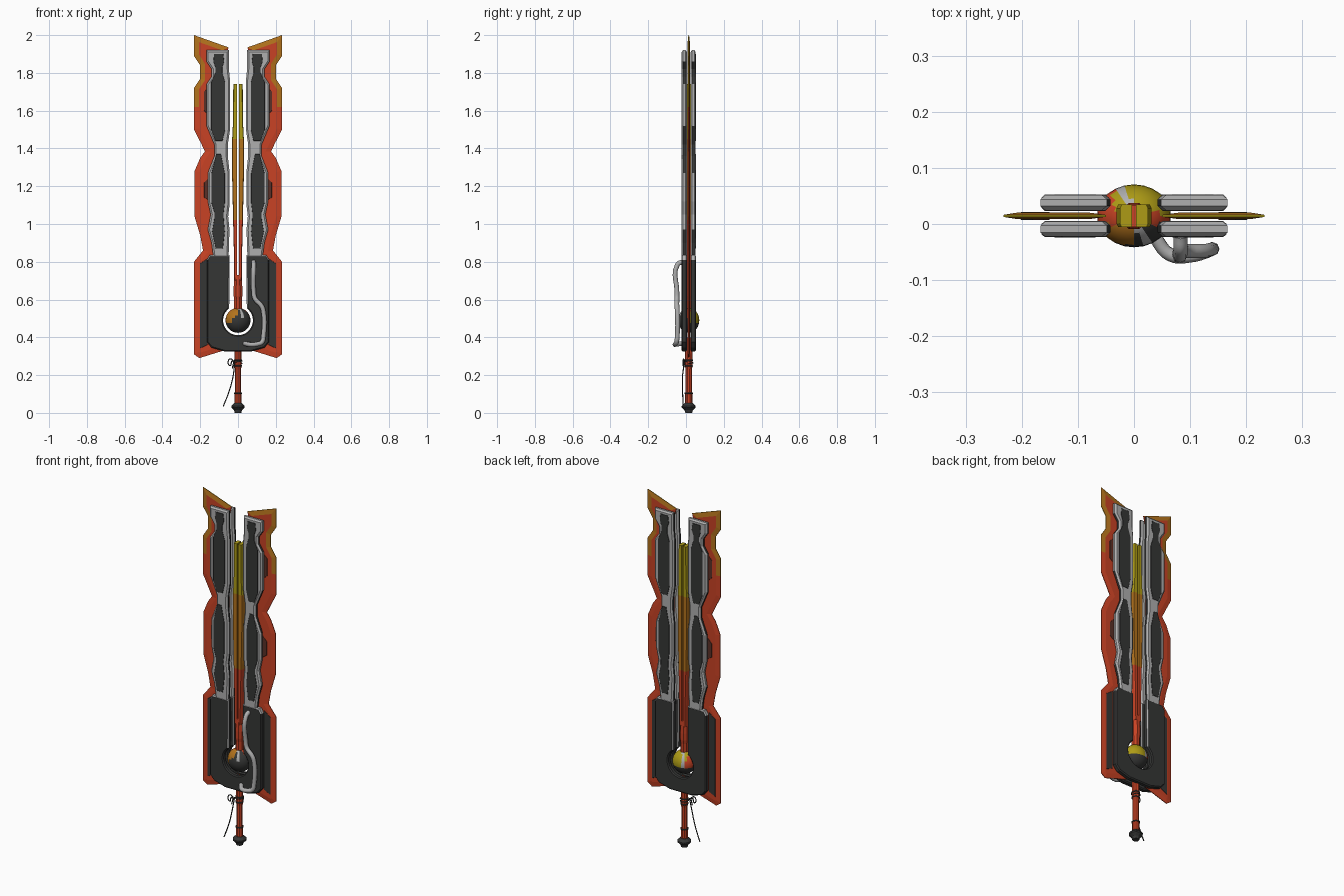
import bpy, bmesh, math
from mathutils import Vector

cube = bpy.data.objects.get("Cube")
if cube:
    bpy.data.objects.remove(cube, do_unlink=True)

YC = 0.0145  # mid plane of the sword


def material(name, rgb):
    m = bpy.data.materials.new(name)
    m.use_nodes = True
    m.diffuse_color = (*rgb, 1)
    m.node_tree.nodes["Principled BSDF"].inputs["Base Color"].default_value = (*rgb, 1)
    return m


STEEL = material("light steel", (0.43, 0.43, 0.43))
DARK = material("dark metal", (0.036, 0.037, 0.036))
RED = material("hot red", (0.58, 0.055, 0.018))
OCHRE = material("ochre", (0.45, 0.17, 0.012))
YELLOW = material("yellow", (0.42, 0.33, 0.008))
BROWN = material("scorched brown", (0.10, 0.03, 0.02))


def finish(name, bm, mats, rule=None, mirror=False):
    bmesh.ops.recalc_face_normals(bm, faces=bm.faces[:])
    if rule:
        for f in bm.faces:
            f.material_index = rule(f.calc_center_median(), f.normal)
    me = bpy.data.meshes.new(name)
    bm.to_mesh(me)
    bm.free()
    for m in mats:
        me.materials.append(m)
    ob = bpy.data.objects.new(name, me)
    bpy.context.collection.objects.link(ob)
    if mirror:
        ob.modifiers.new("Mirror", "MIRROR")
    return ob


def inset(pts, c):
    # shrink a counter-clockwise outline by c with mitred corners
    out = []
    for i, p in enumerate(pts):
        d1 = (p - pts[i - 1]).normalized()
        d2 = (pts[(i + 1) % len(pts)] - p).normalized()
        n1, n2 = Vector((-d1.y, d1.x)), Vector((-d2.y, d2.x))
        out.append(p + (n1 + n2) * c / max(0.5, 1 + n1.dot(n2)))
    return out


def bridge(bm, rings):
    # closed loops of vertices joined by quads, with both ends capped
    for a, b in zip(rings, rings[1:]):
        for i in range(len(a)):
            j = (i + 1) % len(a)
            bm.faces.new((a[i], a[j], b[j], b[i]))
    caps = [bm.faces.new(rings[0]), bm.faces.new(rings[-1])]
    bm.normal_update()
    bmesh.ops.triangulate(bm, faces=caps, ngon_method="EAR_CLIP")


def slab(name, outline, yc, half, chamfer, edge, mats, rule=None, mirror=True):
    # flat plate in the xz plane with a chamfered rim
    bm = bmesh.new()
    pts = [Vector(p) for p in outline]
    small = inset(pts, chamfer)
    bridge(bm, [[bm.verts.new((p.x, yc + y, p.y)) for p in ps] for ps, y in
                ((small, -half), (pts, -edge), (pts, edge), (small, half))])
    return finish(name, bm, mats, rule, mirror)


def lathe(name, profile, sides, mat):
    # stacked (radius, z) rings around the grip axis
    bm = bmesh.new()
    bridge(bm, [[bm.verts.new((r * math.cos((k + 0.5) * math.tau / sides),
                               YC + r * math.sin((k + 0.5) * math.tau / sides), z))
                 for k in range(sides)] for r, z in profile])
    return finish(name, bm, [mat])


def tube(name, points, radius, mat):
    cu = bpy.data.curves.new(name, "CURVE")
    cu.dimensions = "3D"
    cu.bevel_depth = radius
    cu.bevel_resolution = 2
    cu.use_fill_caps = True
    cu.resolution_u = 5
    sp = cu.splines.new("BEZIER")
    sp.bezier_points.add(len(points) - 1)
    for bp, p in zip(sp.bezier_points, points):
        bp.co = p
        bp.handle_left_type = bp.handle_right_type = "AUTO"
    cu.materials.append(mat)
    ob = bpy.data.objects.new(name, cu)
    bpy.context.collection.objects.link(ob)


# Thin glowing blade, ochre along the upper cutting edge
blade = [(.06, .335), (.205, .29), (.233, .31), (.233, .80), (.185, .86), (.2, .94),
         (.23, 1.04), (.23, 1.28), (.2, 1.35), (.175, 1.385), (.197, 1.43), (.233, 1.5),
         (.233, 1.62), (.233, 1.72), (.2, 1.77), (.2, 1.84), (.233, 1.89), (.233, 2.0),
         (.05, 1.935), (.065, 1.88), (.065, .62), (.1, .57), (.1, .42)]


def blade_rule(c, n):
    if c.z < 1.62 or abs(n.y) > .99 or c.x < .08:
        return 0
    return 2 if abs(n.y) < .1 else 1


slab("blade", blade, YC, .006, .026, .0018, [RED, OCHRE, YELLOW], blade_rule)

# Scorched bands on the blade
bands = {"lower": [(.16, .36), (.203, .34), (.203, .79), (.16, .82)],
         "middle": [(.15, 1.12), (.18, 1.14), (.18, 1.22), (.15, 1.25)],
         "upper": [(.16, 1.58), (.182, 1.6), (.182, 1.7), (.16, 1.72)]}
for part, pts in bands.items():
    slab(part + "_band", pts, YC, .0072, .002, .005, [DARK if part == "lower" else BROWN])

# Steel cheek plates and their dark panels, front and back
cheek = [(.05, .82), (.13, .82), (.14, .9), (.16, .97), (.145, 1.05), (.16, 1.12),
         (.16, 1.27), (.125, 1.36), (.125, 1.42), (.167, 1.52), (.167, 1.74), (.14, 1.78),
         (.14, 1.82), (.167, 1.86), (.167, 1.92), (.048, 1.92), (.048, 1.82), (.042, 1.76),
         (.042, 1.5), (.054, 1.42), (.054, 1.36), (.045, 1.28), (.045, 1.1), (.052, 1.04),
         (.045, .97)]
panel_top = [(.082, 1.44), (.12, 1.44), (.142, 1.5), (.142, 1.75), (.12, 1.8), (.12, 1.83),
             (.13, 1.86), (.127, 1.9), (.078, 1.9), (.073, 1.86), (.083, 1.83), (.083, 1.8),
             (.068, 1.75), (.068, 1.5)]
panel_mid = [(.08, .87), (.118, .87), (.137, .96), (.125, 1.03), (.125, 1.06), (.14, 1.11),
             (.14, 1.27), (.115, 1.37), (.09, 1.37), (.07, 1.27), (.07, 1.11), (.077, 1.05),
             (.07, .96)]

# Guard outline with a round opening that runs up into the central slot
HOLE, HZ = .079, .49
right = [(.07, .325), (.14, .345), (.165, .375), (.165, .81), (.15, .835), (.045, .835)]
arc = [(HOLE * math.sin(math.radians(a)), HZ + HOLE * math.cos(math.radians(a)))
       for a in range(36, 325, 12)]
guard = right + arc + [(-x, z) for x, z in reversed(right)]


def cheek_rule(c, n):
    # dark slot walls and notches, steel elsewhere
    wall = abs(n.y) < .2 and abs(n.z) < .9
    return 1 if wall and (n.x < 0 or abs(n.z) > .25 or c.x < .142) else 0


def guard_rule(c, n):
    # steel on the top edge and on the chamfer beside the slot
    slot = abs(c.x) < .06 and c.z > .56 and .2 < abs(n.y)
    return 1 if abs(n.y) < .97 and (c.z > .81 or slot) else 0


for side, s in (("front", -1), ("back", 1)):
    yc = YC + s * .0235
    slab(side + "_cheek_plate", cheek, yc, .0135, .009, .006, [STEEL, DARK], cheek_rule)
    for part, pts in (("upper", panel_top), ("middle", panel_mid)):
        slab(f"{side}_{part}_panel", pts, yc + s * .0135, .0015, .001, .0005, [DARK])
    slab(side + "_guard", guard, yc, .0145, .006, .009, [DARK, STEEL], guard_rule, False)

# Twin prongs in the central slot, hotter toward the tip
bm = bmesh.new()
levels = [(.70, .02), (.86, .022), (1.02, .026), (1.25, .031), (1.45, .031), (1.55, .026), (1.74, .025)]
bridge(bm, [[bm.verts.new((x, YC + y, z)) for x, y in
             ((.004, -.02), (w - .003, -.02), (w, -.014), (w, .014), (w - .003, .02), (.004, .02))]
            for z, w in levels])
finish("prongs", bm, [RED, OCHRE, YELLOW],
       lambda c, n: 0 if c.z < 1.02 else 1 if c.z < 1.45 else 2, True)
lathe("prong_socket", [(.022, .53), (.022, .6), (.025, .62), (.025, .66), (.021, .73)], 8, RED)

# Patchwork core ball, flattened front to back
bm = bmesh.new()
bmesh.ops.create_uvsphere(bm, u_segments=24, v_segments=16, radius=1)
bmesh.ops.scale(bm, verts=bm.verts[:], vec=(.066, .056, .066))
bmesh.ops.translate(bm, verts=bm.verts[:], vec=(0, YC, HZ))


def ball_rule(c, n):
    # dark underside and front, bright patches above and behind
    if n.z < -.15 or (n.y < 0 and n.z < .25 and n.x > -.5):
        return 0
    if abs(n.x + .3 * n.y) < .13:
        return 1
    if n.y > .1:
        return 3 if n.x < -.5 else 2
    if n.x > 0 and n.y < -.3:
        return 0
    return 4 if n.y < -.3 else 3


ball = finish("core_ball", bm, [DARK, STEEL, YELLOW, RED, OCHRE], ball_rule)
ball.data.shade_smooth()

# Grip, collars and pommel
lathe("grip", [(.019, .04), (.019, .1), (.017, .11), (.017, .23), (.02, .25), (.02, .4)], 10, RED)
for name, z in (("lower_grip_ring", .1), ("collar_ring", .245), ("upper_collar_ring", .275)):
    lathe(name, [(.02, z), (.0225, z + .002), (.0225, z + .006), (.02, z + .008)], 10, DARK)
lathe("pommel", [(.018, 0), (.022, .014), (.037, .028), (.037, .036), (.021, .052)], 10, DARK)

# Steel pipe on the front of the guard
tube("pipe", [(.083, -.02, .8), (.083, -.045, .785), (.083, -.048, .64), (.09, -.048, .605),
              (.125, -.048, .565), (.135, -.046, .535), (.135, -.046, .41), (.127, -.05, .375),
              (.105, -.056, .365), (.065, -.055, .362), (.035, -.02, .368)], .0125, STEEL)

# Cord tied round the grip
tube("cord_tail", [(-.018, YC - .02, .275), (-.025, -.018, .2), (-.045, -.018, .12),
                   (-.078, -.015, .035)], .003, DARK)
tube("cord_loop", [(-.018, -.01, .27), (-.045, -.014, .285), (-.042, -.016, .25),
                   (-.03, -.014, .275), (-.03, -.014, .235)], .003, DARK)
tube("cord_wrap", [(.022 * math.cos(k), YC + .022 * math.sin(k), .262 + .002 * k)
                   for k in range(8)], .003, DARK)
